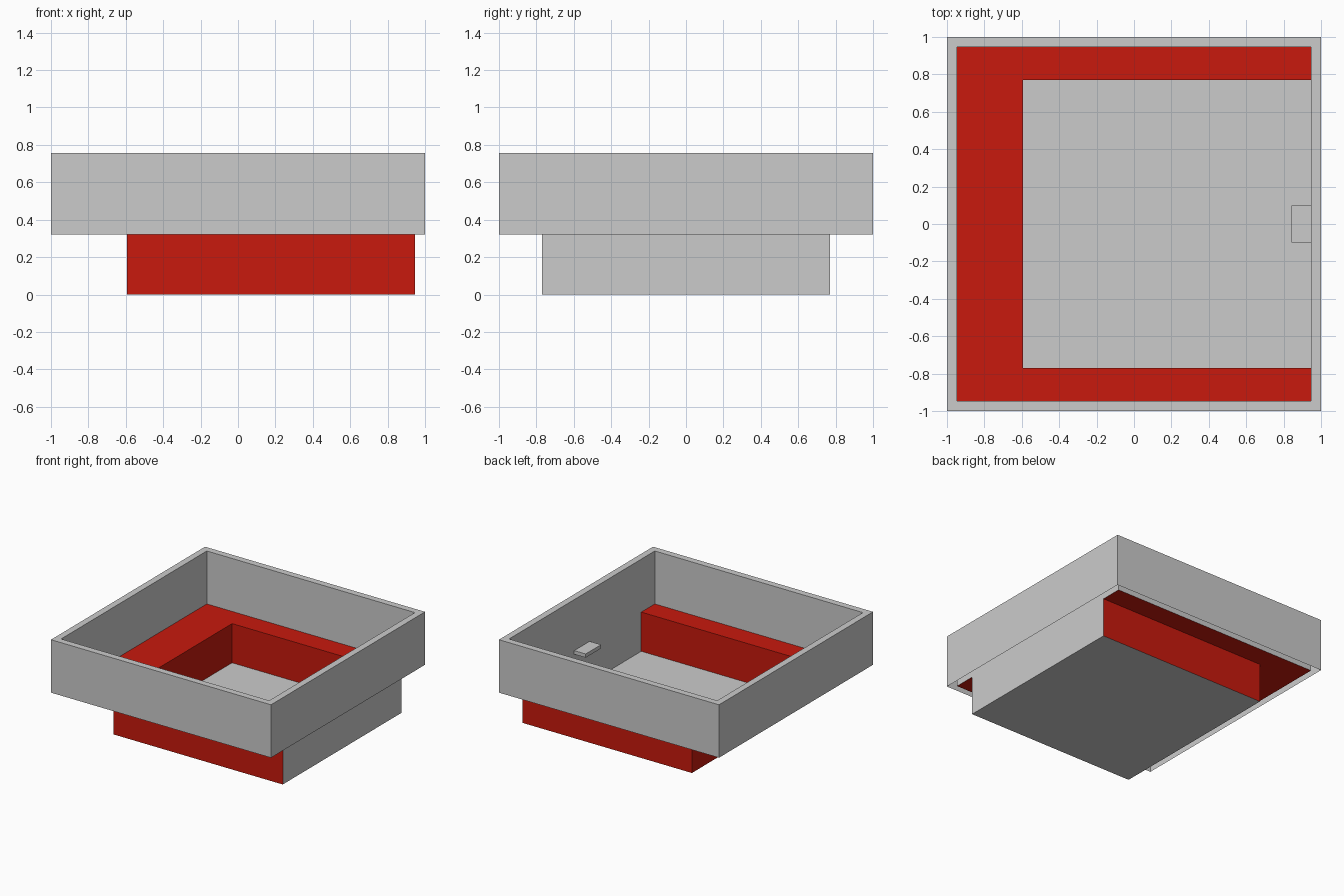
import bpy, bmesh

if "Cube" in bpy.data.objects:
    bpy.data.objects.remove(bpy.data.objects["Cube"])

RIM_Z, LEDGE_Z = 0.757, 0.322
OUTER, INNER = 1.0, 0.946
PIT_X, PIT_Y = -0.593, 0.77

red = bpy.data.materials.new("red")
red.diffuse_color = (0.58, 0.01, 0.004, 1)
red.use_nodes = True
red.node_tree.nodes["Principled BSDF"].inputs["Base Color"].default_value = red.diffuse_color


def finish(name, bm, mat=None):
    mesh = bpy.data.meshes.new(name)
    bm.to_mesh(mesh)
    bm.free()
    if mat:
        mesh.materials.append(mat)
    obj = bpy.data.objects.new(name, mesh)
    bpy.context.collection.objects.link(obj)
    return obj


def sheet(name, outline, mat=None):
    """One flat face."""
    bm = bmesh.new()
    bm.faces.new([bm.verts.new(p) for p in outline])
    return finish(name, bm, mat)


def strip(name, path, z0, z1, mat=None):
    """Upright wall following an open path."""
    bm = bmesh.new()
    low = [bm.verts.new((x, y, z0)) for x, y in path]
    top = [bm.verts.new((x, y, z1)) for x, y in path]
    for i in range(len(path) - 1):
        bm.faces.new((low[i], low[i + 1], top[i + 1], top[i]))
    return finish(name, bm, mat)


# Hollow upper wall, open underneath: outside, rim and inside
bm = bmesh.new()
rings = []
for r, z in ((OUTER, LEDGE_Z), (OUTER, RIM_Z), (INNER, RIM_Z), (INNER, LEDGE_Z)):
    rings.append([bm.verts.new((sx * r, sy * r, z))
                  for sx, sy in ((-1, -1), (1, -1), (1, 1), (-1, 1))])
for a, b in zip(rings, rings[1:]):
    for i in range(4):
        j = (i + 1) % 4
        bm.faces.new((a[i], a[j], b[j], b[i]))
finish("upper_wall", bm)

# U-shaped ledge round three sides of the pit
ledge = [(INNER, -INNER), (INNER, -PIT_Y), (PIT_X, -PIT_Y), (PIT_X, PIT_Y),
         (INNER, PIT_Y), (INNER, INNER), (-INNER, INNER), (-INNER, -INNER)]
sheet("ledge", [(x, y, LEDGE_Z) for x, y in ledge], red)

# Pit: three red walls, grey end wall and floor
pit = [(INNER, PIT_Y), (PIT_X, PIT_Y), (PIT_X, -PIT_Y), (INNER, -PIT_Y)]
strip("pit_walls", pit, 0, LEDGE_Z, red)
strip("pit_end_wall", [pit[3], pit[0]], 0, LEDGE_Z)
sheet("pit_floor", [(x, y, 0) for x, y in pit])

# Small step on the end wall
bm = bmesh.new()
bmesh.ops.create_cube(bm, size=1)
bmesh.ops.scale(bm, vec=(0.104, 0.2, 0.03), verts=bm.verts)
bmesh.ops.translate(bm, vec=(INNER - 0.052, 0, 0.323), verts=bm.verts)
finish("step", bm)
